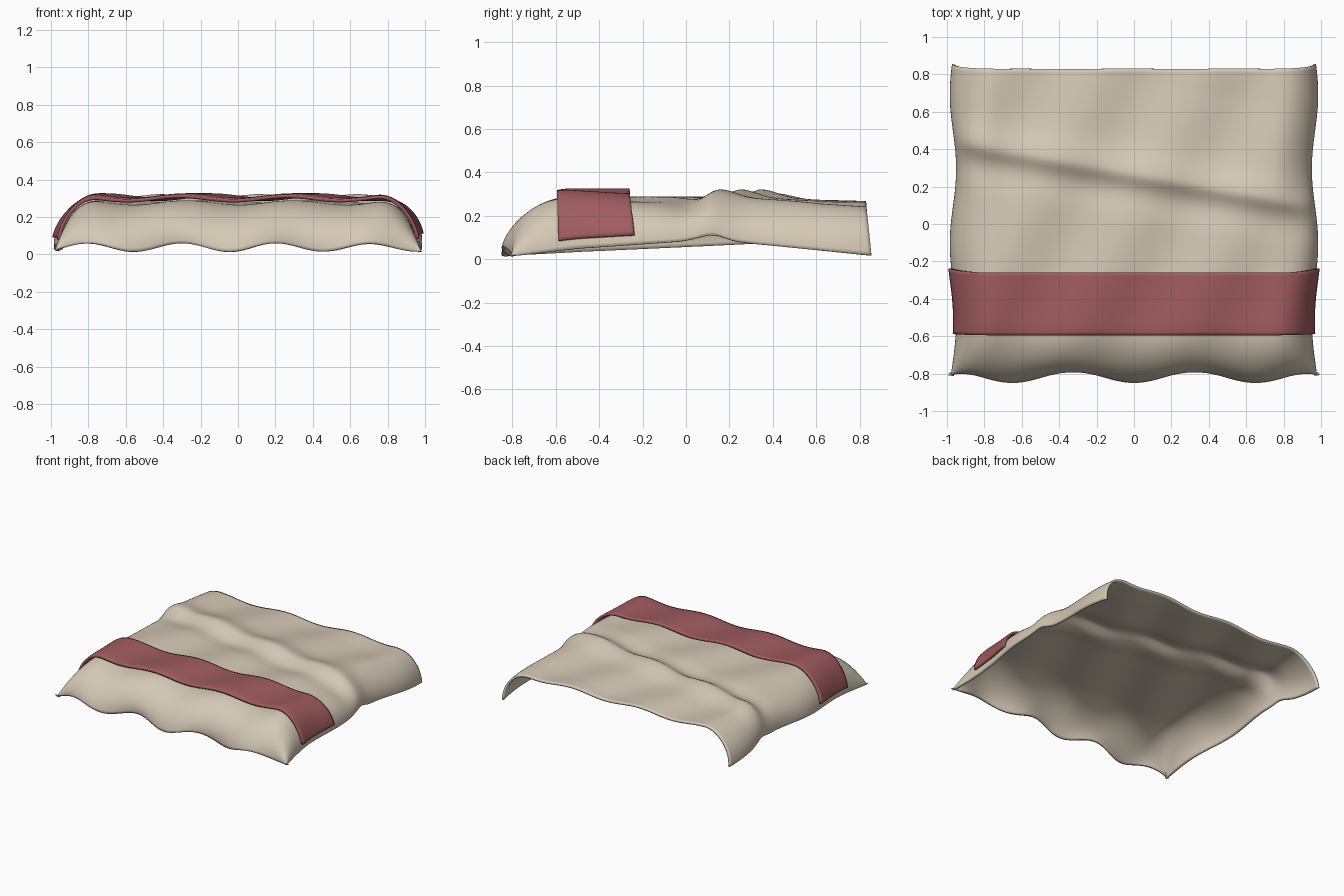
import bpy, bmesh, math
from math import sin, cos, pi, exp

if "Cube" in bpy.data.objects:
    bpy.data.objects.remove(bpy.data.objects["Cube"])


def material(name, rgb):
    m = bpy.data.materials.new(name)
    m.diffuse_color = (*rgb, 1)
    m.use_nodes = True
    m.node_tree.nodes["Principled BSDF"].inputs["Base Color"].default_value = m.diffuse_color
    return m


cream = material("cream cloth", (0.66, 0.58, 0.46))
rose = material("dusty rose cloth", (0.35, 0.105, 0.115))

FLAT = 0.68   # share of the half width that lies flat before the side curls down


def lerp_points(y, pts):
    for (y0, z0), (y1, z1) in zip(pts, pts[1:]):
        if y <= y1:
            f = max(0.0, (y - y0) / (y1 - y0))
            return z0 + (z1 - z0) * f
    return pts[-1][1]


def side_edge(y, right):
    # height of the hanging side hem
    if right:
        z = lerp_points(y, [(-0.82, 0.015), (-0.5, 0.05), (0, 0.085), (0.25, 0.075), (0.85, 0.015)])
        return z + 0.03 * exp(-((y - 0.1) / 0.08) ** 2)
    z = lerp_points(y, [(-0.82, 0.015), (-0.5, 0.035), (0.25, 0.07), (0.4, 0.07), (0.85, 0.015)])
    return z + 0.02 * exp(-((y - 0.43) / 0.08) ** 2)


def cloth_top(x, y):
    # soft waves with one diagonal fold
    d = y - (0.27 - 0.18 * x)
    z = 0.277 + 0.012 * cos(2 * pi * (x + 0.15 - 0.5 * (y + 0.27)) / 0.57)
    z += 0.034 * exp(-(d / (0.06 if d < 0 else 0.11)) ** 2)
    z -= 0.012 * exp(-((d + 0.13) / 0.08) ** 2)
    z -= 0.025 * min(1, max(0, d / 0.5))
    return z


def drape(a, y, max_angle=pi / 2):
    """Point on the draped cloth; a runs -1..1 across, y is the nominal depth."""
    s = abs(a)
    ang = max(0.0, (s - FLAT) / (1 - FLAT)) * max_angle
    half = 0.968 + 0.017 * cos(2 * pi * (y - 0.67) / 0.8)
    x = min(s, FLAT) / FLAT * 0.74 + (half - 0.74) * sin(ang)
    x = math.copysign(x, a)
    hx = cos(ang)
    q = min(1.0, max(0.0, (-0.52 - y) / 0.30))
    hy = math.sqrt(1 - q * q)
    hem = 0.037 - 0.022 * cos(2 * pi * (x + 0.05) / 0.5)
    base = hem + (side_edge(y, a > 0) - hem) * hy
    z = base + (cloth_top(x, y) - base) * hx * hy
    # wavy front hem and flared back corners
    yy = y - 0.03 * cos(2 * pi * x / 0.65) * (1 - hy) ** 1.5 * (0.3 + 0.7 * hx)
    yy += 0.025 * (1 - hx) * min(1, max(0, (y + 0.7) / 0.3))
    return x, yy, z, hx


def cloth(name, cols, rows, point, thickness, mat):
    bm = bmesh.new()
    grid = [[bm.verts.new(point(a, y)) for a in cols] for y in rows]
    for r0, r1 in zip(grid, grid[1:]):
        for i in range(len(cols) - 1):
            bm.faces.new((r0[i], r0[i + 1], r1[i + 1], r1[i]))
    me = bpy.data.meshes.new(name)
    bm.to_mesh(me)
    bm.free()
    me.materials.append(mat)
    ob = bpy.data.objects.new(name, me)
    bpy.context.collection.objects.link(ob)
    sol = ob.modifiers.new("thickness", 'SOLIDIFY')
    sol.thickness = thickness
    sol.offset = -1
    bpy.context.view_layer.objects.active = ob
    ob.select_set(True)
    bpy.ops.object.shade_smooth_by_angle(angle=math.radians(40))
    ob.select_set(False)
    return ob


def sheet_point(a, y):
    return drape(a, y)[:3]


def band_point(a, y):
    x, yy, z, hx = drape(a, y, math.radians(82))
    out = 0.021 * (1 - hx)
    return x + math.copysign(out, a), yy, z + 0.026 * hx + 0.012


columns = [-1 + 2 * i / 120 for i in range(121)]

# main blanket, with rows following the curl of the front edge
curl = [-0.52 - 0.30 * sin(pi / 2 * (1 - i / 20)) for i in range(20)]
depth = [-0.52 + 1.35 * i / 70 for i in range(71)]
cloth("blanket", columns, curl + depth, sheet_point, 0.016, cream)

# coloured runner laid across the foot end
cloth("runner_band", columns, [-0.595 + 0.335 * i / 20 for i in range(21)],
      band_point, 0.018, rose)
